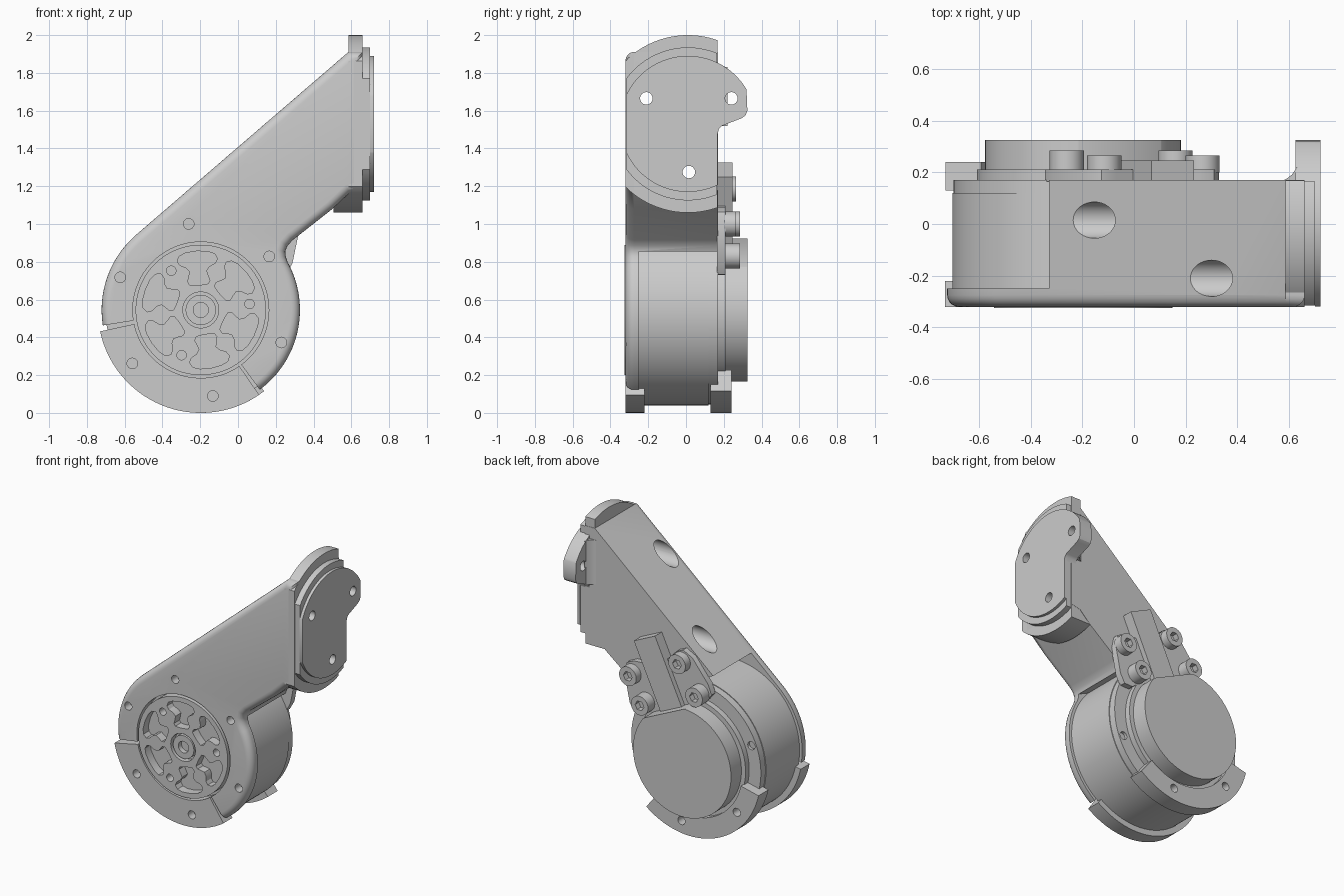
import bpy, bmesh
from math import sin, cos, radians, pi
from mathutils import Vector

if "Cube" in bpy.data.objects:
    bpy.data.objects.remove(bpy.data.objects["Cube"])

CX, CZ = -0.197, 0.545          # motor axis (x, z)
FY, FZ = 0.01, 1.53             # end flange centre (y, z)
TILT = radians(65)              # direction of the cable bar


def arc(cx, cy, r, a0, a1, n=48):
    return [(cx + r * cos(radians(a0 + (a1 - a0) * i / n)),
             cy + r * sin(radians(a0 + (a1 - a0) * i / n))) for i in range(n + 1)]


def circle(cx, cy, r, n=64):
    return arc(cx, cy, r, 0, 360, n)[:-1]


def sector(r0, r1, a0, a1):
    return arc(CX, CZ, r1, a0, a1) + arc(CX, CZ, r0, a1, a0)


def polar(r, a):
    return CX + r * cos(radians(a)), CZ + r * sin(radians(a))


def tilted(pts):
    """Points given along / across the cable bar, measured from the motor axis."""
    return [(CX + t * cos(TILT) - n * sin(TILT), CZ + t * sin(TILT) + n * cos(TILT)) for t, n in pts]


def prism(name, pts, axis, lo, hi, bevel=None, width=0.045):
    """Extrude a profile along x (y,z points), y (x,z points) or z (x,y points)."""
    place = {'x': lambda p, d: (d, p[0], p[1]),
             'y': lambda p, d: (p[0], d, p[1]),
             'z': lambda p, d: (p[0], p[1], d)}[axis]
    bm = bmesh.new()
    a = [bm.verts.new(place(p, lo)) for p in pts]
    b = [bm.verts.new(place(p, hi)) for p in pts]
    bm.faces.new(a)
    bm.faces.new(b[::-1])
    n = len(pts)
    for i in range(n):
        bm.faces.new((a[i], b[i], b[(i + 1) % n], a[(i + 1) % n]))
    bmesh.ops.recalc_face_normals(bm, faces=bm.faces)
    if bevel:                   # round a run of edges on the low cap
        edges = [bm.edges.get((a[i], a[i + 1])) for i in range(*bevel)]
        bmesh.ops.bevel(bm, geom=edges, offset=width, segments=5, profile=0.5, affect='EDGES')
    me = bpy.data.meshes.new(name)
    bm.to_mesh(me)
    bm.free()
    ob = bpy.data.objects.new(name, me)
    bpy.context.collection.objects.link(ob)
    return ob


def cut(obj, *cutters, op='DIFFERENCE'):
    for c in cutters:
        c.hide_render = True
        m = obj.modifiers.new('cut', 'BOOLEAN')
        m.operation, m.object, m.solver = op, c, 'EXACT'
        bpy.context.view_layer.objects.active = obj
        bpy.ops.object.modifier_apply(modifier=m.name)


helpers = []


def cutter(*args):
    ob = prism('cutter', *args)
    helpers.append(ob)
    return ob


# Arm housing: keyhole outline with an open ring around the motor
outer = arc(CX, CZ, 0.525, 189, 130.7, 24)
outer += [(0.585, 1.911), (0.66, 1.911), (0.66, 1.18), (0.59, 1.165), (0.5, 1.08), (0.29, 0.915)]
outer += [(0.262, 0.885), (0.25, 0.855), (0.252, 0.83)]
outer += arc(CX, CZ, 0.525, 29, -53.5, 32)
inner = arc(CX, CZ, 0.36, -53.5, 189, 64)
housing = prism('arm_housing', outer + inner, 'y', -0.32, 0.17, (0, len(outer) - 1))
cut(housing, cutter(tilted([(-1, -1), (0.47, -1), (0.47, 1), (-1, 1)]), 'y', -0.25, 1))

# End flange: stepped discs trimmed to the arm width
def trimmed(r):
    return [(min(max(y, -0.32), 0.168), z) for y, z in circle(FY, FZ, r, 128)
            if -0.325 < y < 0.172]

flange = prism('end_flange', trimmed(0.47), 'x', 0.585, 0.66)
step = prism('flange_step', trimmed(0.405), 'x', 0.66, 0.70)
low_arc = [p for p in trimmed(0.47) if p[1] < 1.21]
lump = prism('flange_underside', low_arc + [(0.168, 1.24), (-0.32, 1.24)], 'x', 0.505, 0.6)
cut(lump, cutter([(0.3, 1.24), (0.505, 1.085), (0.6, 1.165), (0.6, 1.5), (0.3, 1.5)], 'y', -0.4, -0.3))
ear_edge = [(0.168, 1.48), (0.175, 1.505), (0.19, 1.52), (0.295, 1.56), (0.315, 1.575), (0.325, 1.6)]
face = prism('mounting_face', arc(FY, FZ, 0.36, 30.5, 156) + arc(FY, FZ, 0.36, 204, 296) + ear_edge,
             'x', 0.70, 0.72)
ear = prism('mounting_ear', arc(FY, FZ, 0.36, 30.5, 66, 16) + ear_edge, 'x', 0.625, 0.70)
prism('ear_fillet', [(0.56, 0.165), (0.585, 0.172), (0.61, 0.19), (0.63, 0.22), (0.63, 0.165)], 'z', 1.52, 1.83)

# Screw bores running through the arm
for y, z in ((-0.21, 1.665), (0.015, 1.275)):
    cut(housing, cutter(circle(y, z, 0.07, 48), 'x', -1, 0.6))
    cut(flange, cutter(circle(y, z, 0.07, 48), 'x', 0.5, 0.6))
    cut(lump, cutter(circle(y, z, 0.07, 48), 'x', 0.4, 0.7))
for y, z in ((-0.21, 1.665), (0.015, 1.275), (0.24, 1.665)):
    small = cutter(circle(y, z, 0.033, 32), 'x', 0.55, 1)
    for ob in (housing, flange, step, face, ear):
        cut(ob, small)

# Motor body and rear cap
motor = prism('motor_body', circle(CX, CZ, 0.505, 128), 'y', -0.25, 0.12)
rear_ring = prism('motor_rear_ring', circle(CX, CZ, 0.5, 128), 'y', 0.12, 0.17)
prism('rear_cap_base', circle(CX, CZ, 0.41, 96), 'y', 0.165, 0.21)
cap = prism('rear_cap', circle(CX, CZ, 0.378, 128), 'y', 0.165, 0.325)
cut(cap, cutter(tilted([(0.335, -1), (1, -1), (1, 1), (0.335, 1)]), 'y', 0.1, 0.5))

# Lower clamps, front and rear
front_clamp = prism('front_clamp', sector(0.36, 0.545, 192, 304.5), 'y', -0.32, -0.22)
rear_clamp = prism('rear_clamp', sector(0.405, 0.545, 193, 308), 'y', 0.13, 0.24)
for k in range(6):
    x, z = polar(0.46, 38 + 60 * k)
    front = cutter(circle(x, z, 0.028, 24), 'y', -0.4, -0.26)
    rear = cutter(circle(x, z, 0.028, 24), 'y', 0.15, 0.4)
    if k in (3, 4):
        cut(front_clamp, front)
        cut(rear_clamp, rear)
    else:
        cut(housing, front)
        if k in (2, 5):
            cut(rear_ring, rear)

# Front rotor with petal pockets, hub and screw holes
rotor = prism('rotor_disc', circle(CX, CZ, 0.345, 128), 'y', -0.325, -0.24)
half = [(0.312, 0), (0.312, 11), (0.306, 18), (0.285, 22), (0.26, 21), (0.235, 15), (0.21, 12),
        (0.185, 16), (0.165, 21), (0.145, 20), (0.135, 10), (0.132, 0)]
petal = half + [(r, -a) for r, a in half[-2:0:-1]]
for k in range(3):
    mid = 127 + 120 * k
    for side in (-33, 33):
        cut(rotor, cutter([polar(r, mid + side + a) for r, a in petal], 'y', -0.4, -0.265))
    cut(rotor, cutter(circle(*polar(0.26, mid), 0.025, 24), 'y', -0.4, -0.27))
cut(rotor, cutter(circle(CX, CZ, 0.095), 'y', -0.4, -0.28))
hub = prism('rotor_hub', circle(CX, CZ, 0.08), 'y', -0.32, -0.27)
cut(hub, cutter(circle(CX, CZ, 0.04, 32), 'y', -0.4, -0.285))

# Cable bar and its bolted clamp plate on the back
prism('cable_bar', tilted([(0.32, -0.09), (0.82, -0.09), (0.82, 0.09), (0.32, 0.09)]), 'y', 0.165, 0.245)
side = [(0.40, 0.09), (0.36, 0.15), (0.33, 0.27), (0.36, 0.33), (0.43, 0.335), (0.62, 0.29),
        (0.685, 0.24), (0.685, 0.18), (0.65, 0.09)]
prism('clamp_plate', tilted(side + [(t, -n) for t, n in side[::-1]]), 'y', 0.165, 0.21)
for i, (x, z, top) in enumerate(((-0.26, 1.0, 0.285), (-0.115, 1.185, 0.265),
                                 (0.16, 0.83, 0.285), (0.265, 1.0, 0.265))):
    bolt = prism(f'bolt_{i + 1}', circle(x, z, 0.066, 40), 'y', 0.2, top)
    cut(bolt, cutter(circle(x, z, 0.034, 6), 'y', top - 0.04, 0.4))

# Tidy up and shade
for h in helpers:
    bpy.data.objects.remove(h)
for ob in bpy.data.objects:
    ob.select_set(True)
bpy.context.view_layer.objects.active = housing
bpy.ops.object.shade_smooth_by_angle(angle=radians(30))
